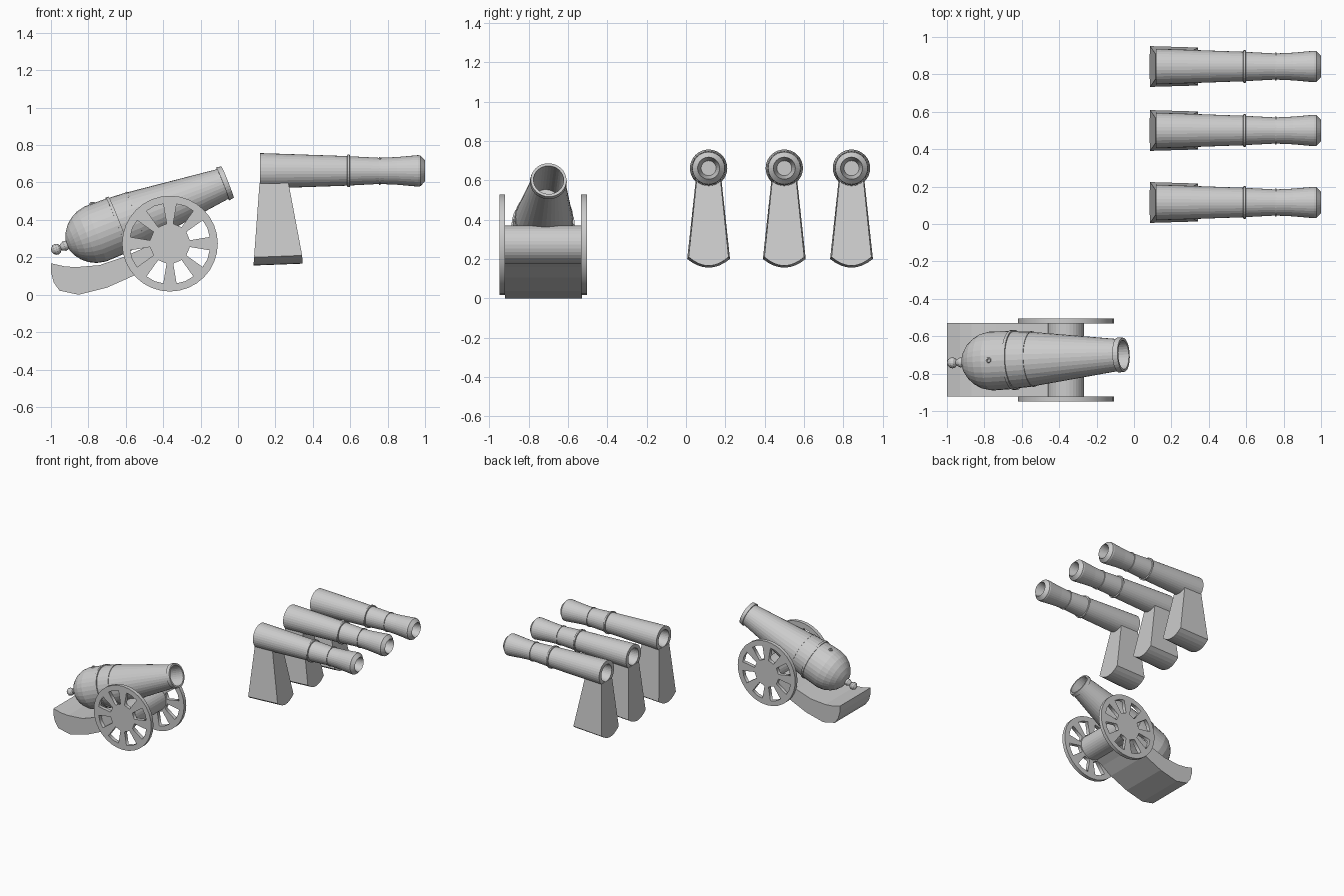
import bpy, bmesh
from math import sin, cos, pi, radians
from mathutils import Matrix, Vector

if "Cube" in bpy.data.objects:
    bpy.data.objects.remove(bpy.data.objects["Cube"])


def finish(bm, name, matrix=None):
    bmesh.ops.remove_doubles(bm, verts=bm.verts, dist=1e-5)
    bmesh.ops.recalc_face_normals(bm, faces=bm.faces)
    if matrix:
        bm.transform(matrix)
    me = bpy.data.meshes.new(name)
    bm.to_mesh(me)
    bm.free()
    ob = bpy.data.objects.new(name, me)
    bpy.context.collection.objects.link(ob)
    return ob


def lathe(name, profile, matrix, sides=32):
    """Revolve (position, radius) points around the local x axis."""
    bm = bmesh.new()
    rings = [[bm.verts.new((s, r * cos(2 * pi * i / sides), r * sin(2 * pi * i / sides)))
              for i in range(sides)] for s, r in profile]
    for a, b in zip(rings, rings[1:]):
        for i in range(sides):
            j = (i + 1) % sides
            bm.faces.new((a[i], a[j], b[j], b[i]))
    return finish(bm, name, matrix)


def loft(name, a, b):
    """Solid between two matching outlines."""
    bm = bmesh.new()
    va = [bm.verts.new(p) for p in a]
    vb = [bm.verts.new(p) for p in b]
    bm.faces.new(va)
    bm.faces.new(vb)
    n = len(va)
    for i in range(n):
        j = (i + 1) % n
        bm.faces.new((va[i], va[j], vb[j], vb[i]))
    return finish(bm, name)


# Field gun barrel: domed breech, bands, tapering tube, muzzle lip and bore
aim = (Matrix.Translation((-0.056, -0.699, 0.602))
       @ Matrix.Rotation(radians(2.7), 4, 'Z') @ Matrix.Rotation(radians(-21.4), 4, 'Y'))
lathe("field_gun_barrel", [
    (-0.922, 0), (-0.92, 0.03), (-0.905, 0.066), (-0.882, 0.098), (-0.85, 0.126),
    (-0.81, 0.147), (-0.76, 0.158), (-0.638, 0.155), (-0.638, 0.161), (-0.622, 0.161),
    (-0.622, 0.153), (-0.528, 0.147), (-0.528, 0.149), (-0.52, 0.149), (-0.52, 0.145),
    (-0.028, 0.085), (-0.028, 0.094), (0, 0.091), (0, 0.077), (-0.32, 0.073), (-0.32, 0)], aim)

# Breech knob: neck bead and end ball
lathe("breech_knob", [
    (-1.013, 0), (-1.008, 0.016), (-0.996, 0.027), (-0.983, 0.03), (-0.97, 0.026),
    (-0.96, 0.014), (-0.952, 0.02), (-0.938, 0.027), (-0.925, 0.025), (-0.91, 0.015),
    (-0.91, 0)], aim, 16)

# Vent ring on top of the breech
lathe("vent", [(-0.04, 0), (-0.04, 0.015), (0, 0.015), (0.006, 0.01), (0.004, 0.006),
               (-0.006, 0.005), (-0.006, 0)],
      Matrix.Translation((-0.778, -0.728, 0.49)) @ Matrix.Rotation(radians(-90), 4, 'Y'), 12)

# Axle
AX, AZ = -0.364, 0.273
lathe("axle", [(-0.94, 0), (-0.94, 0.097), (-0.51, 0.097), (-0.51, 0)],
      Matrix.Translation((AX, 0, AZ)) @ Matrix.Rotation(radians(90), 4, 'Z'))


# Wheels: disc with eight openings between the spokes
def wheel(name, y):
    cu = bpy.data.curves.new(name, 'CURVE')
    cu.dimensions, cu.fill_mode, cu.extrude = '2D', 'BOTH', 0.0145

    def loop(points):
        sp = cu.splines.new('POLY')
        sp.points.add(len(points) - 1)
        for p, (r, a) in zip(sp.points, points):
            p.co = (r * cos(a), r * sin(a), 0, 1)
        sp.use_cyclic_u = True

    loop([(0.256, 2 * pi * i / 32) for i in range(32)])
    for k in range(8):
        mid = radians(22.5 + 45 * k)
        loop([(0.108, mid - radians(13)), (0.215, mid - radians(13)), (0.217, mid),
              (0.215, mid + radians(13)), (0.108, mid + radians(13))])
    tmp = bpy.data.objects.new(name + "_curve", cu)
    bpy.context.collection.objects.link(tmp)
    dg = bpy.context.evaluated_depsgraph_get()
    me = bpy.data.meshes.new_from_object(tmp.evaluated_get(dg))
    bpy.data.objects.remove(tmp)
    ob = bpy.data.objects.new(name, me)
    ob.matrix_world = Matrix.Translation((AX, y, AZ)) @ Matrix.Rotation(radians(90), 4, 'X')
    bpy.context.collection.objects.link(ob)


wheel("wheel_front", -0.9355)
wheel("wheel_back", -0.5185)

# Curved trail of the carriage
trail = [(-1, 0.168), (-0.93, 0.152), (-0.87, 0.147), (-0.74, 0.158), (-0.617, 0.2),
         (-0.457, 0.27), (-0.38, 0.3), (-0.38, 0.21), (-0.47, 0.16), (-0.55, 0.105),
         (-0.70, 0.038), (-0.853, 0.0), (-0.955, 0.022), (-0.985, 0.065), (-1, 0.12)]
loft("trail", [(x, -0.921, z) for x, z in trail], [(x, -0.529, z) for x, z in trail])

# Three small guns on tapering pedestals
for n, y in enumerate((0.115, 0.5, 0.842), 1):
    lathe(f"small_gun_barrel_{n}", [
        (0.2, 0), (0.2, 0.06), (0.118, 0.066), (0.118, 0.095), (0.3, 0.089), (0.583, 0.079),
        (0.585, 0.087), (0.597, 0.087), (0.599, 0.078), (0.753, 0.07), (0.753, 0.075),
        (0.761, 0.075), (0.761, 0.07), (0.85, 0.074), (0.963, 0.084), (0.975, 0.082),
        (1, 0.056), (0.93, 0.038), (0.93, 0)], Matrix.Translation((0, y, 0.662)))

    def section(x_top, x_low, x_bottom, k, lift):
        arc = [(-1 + i / 4) for i in range(9)]
        low = [(x_low + (x_bottom - x_low) * (1 - t * t), y + 0.109 * k * t,
                0.2 + lift - 0.044 * (1 - t * t)) for t in arc]
        return [(x_top, y + 0.066 * k, 0.597), (x_top, y - 0.066 * k, 0.597)] + low

    loft(f"pedestal_{n}", section(0.115, 0.086, 0.083, 1, 0),
         section(0.27, 0.343, 0.345, 0.93, 0.01))
